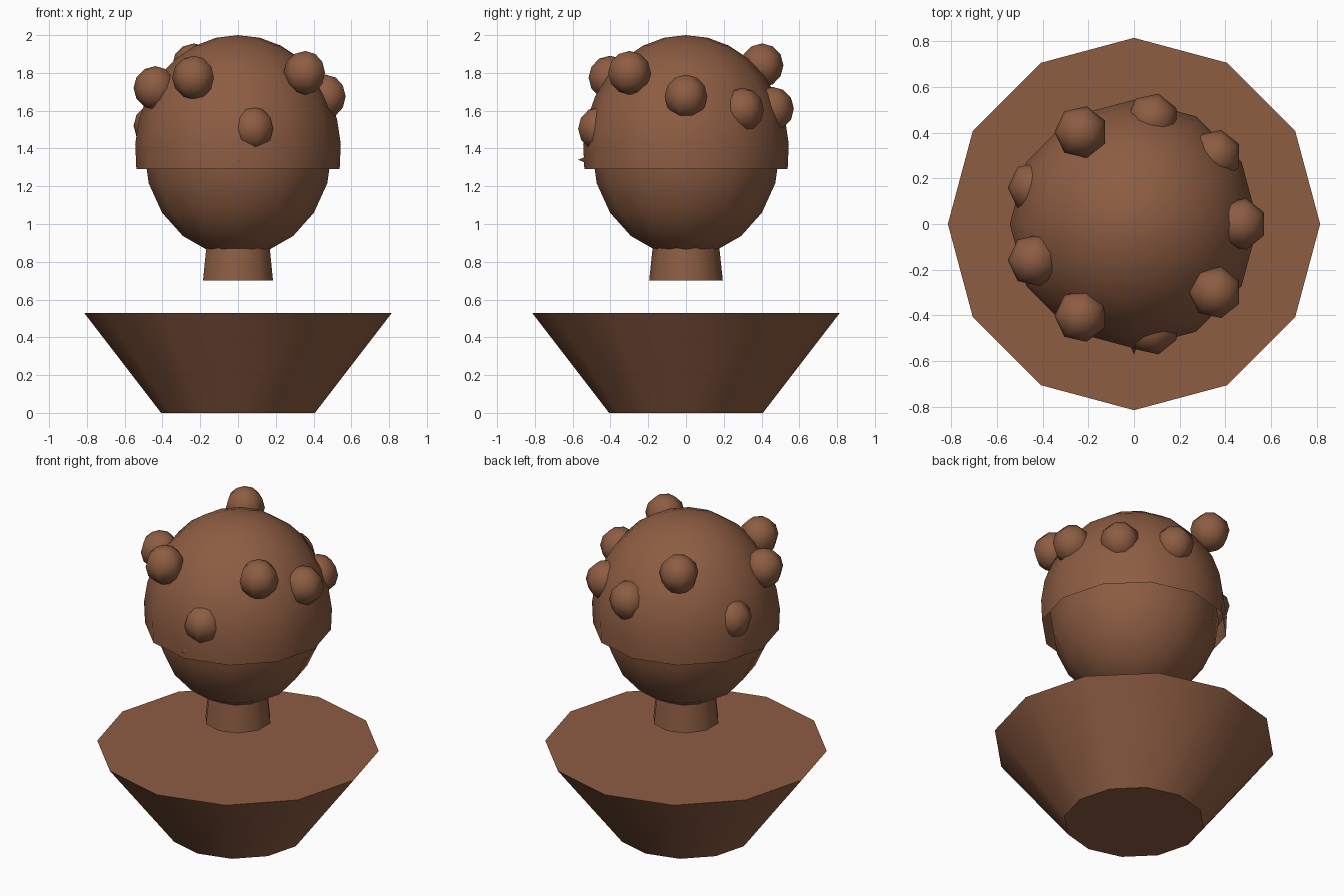
import bpy, bmesh, math
from mathutils import Matrix

if "Cube" in bpy.data.objects:
    bpy.data.objects.remove(bpy.data.objects["Cube"])

brown = bpy.data.materials.new("warm_brown")
brown.diffuse_color = (0.267, 0.109, 0.055, 1.0)
brown.use_nodes = True
brown.node_tree.nodes["Principled BSDF"].inputs["Base Color"].default_value = brown.diffuse_color


def lathe(name, profile, sides, start=0.0, smooth=60, matrix=Matrix()):
    """Turn a (radius, height) profile, listed bottom to top, around z.
    Radius 0 at an end makes a pole."""
    bm = bmesh.new()
    rings = []
    for r, z in profile:
        if r < 1e-6:
            rings.append([bm.verts.new((0, 0, z))] * sides)
        else:
            rings.append([bm.verts.new((r * math.cos(start + math.tau * i / sides),
                                        r * math.sin(start + math.tau * i / sides), z))
                          for i in range(sides)])
    for low, high in zip(rings, rings[1:]):
        for i in range(sides):
            j = (i + 1) % sides
            corners = list(dict.fromkeys((low[i], low[j], high[j], high[i])))
            bm.faces.new(corners)
    bm.transform(matrix)
    mesh = bpy.data.meshes.new(name)
    bm.to_mesh(mesh)
    bm.free()
    mesh.materials.append(brown)
    obj = bpy.data.objects.new(name, mesh)
    bpy.context.collection.objects.link(obj)
    bpy.ops.object.select_all(action='DESELECT')
    obj.select_set(True)
    bpy.context.view_layer.objects.active = obj
    bpy.ops.object.shade_smooth_by_angle(angle=math.radians(smooth))
    return obj


def dome(radius, half_height, rings, sweep=180):
    """Ellipsoid profile from the given polar angle up to the top pole."""
    angles = [math.radians(sweep * (1 - i / rings)) for i in range(rings + 1)]
    return [(radius * math.sin(a), half_height * math.cos(a)) for a in angles]


# Flared torso with closed ends
lathe("torso", [(0, 0), (0.407, 0), (0.815, 0.53), (0, 0.53)], 12, smooth=40)

# Tapered neck
lathe("neck", [(0, 0.70), (0.195, 0.70), (0.174, 0.90), (0, 0.90)], 10,
      start=-math.pi / 2, smooth=40)

# Head and the open hair shell around it
head_centre = Matrix.Translation((0, 0, 1.388))
lathe("head", dome(0.497, 0.558, 10), 12, matrix=head_centre)
lathe("hair_cap", dome(0.545, 0.612, 8, sweep=99), 12, matrix=head_centre)

# Ring of nine curls at varied heights
curl_heights = [1.675, 1.605, 1.61, 1.84, 1.52, 1.72, 1.775, 1.505, 1.80]
for i, z in enumerate(curl_heights):
    a = math.radians(40 * i)
    place = Matrix.Translation((0.465 * math.cos(a), 0.465 * math.sin(a), z))
    lathe(f"curl_{i + 1}", dome(0.116, 0.116, 6), 7, start=math.pi, matrix=place)

# Nose tip poking through the hair shell
lathe("nose", [(0, 0), (0.045, 0), (0, 0.111)], 8, smooth=50,
      matrix=Matrix.Translation((0, -0.46, 1.34)) @ Matrix.Rotation(math.pi / 2, 4, 'X'))
